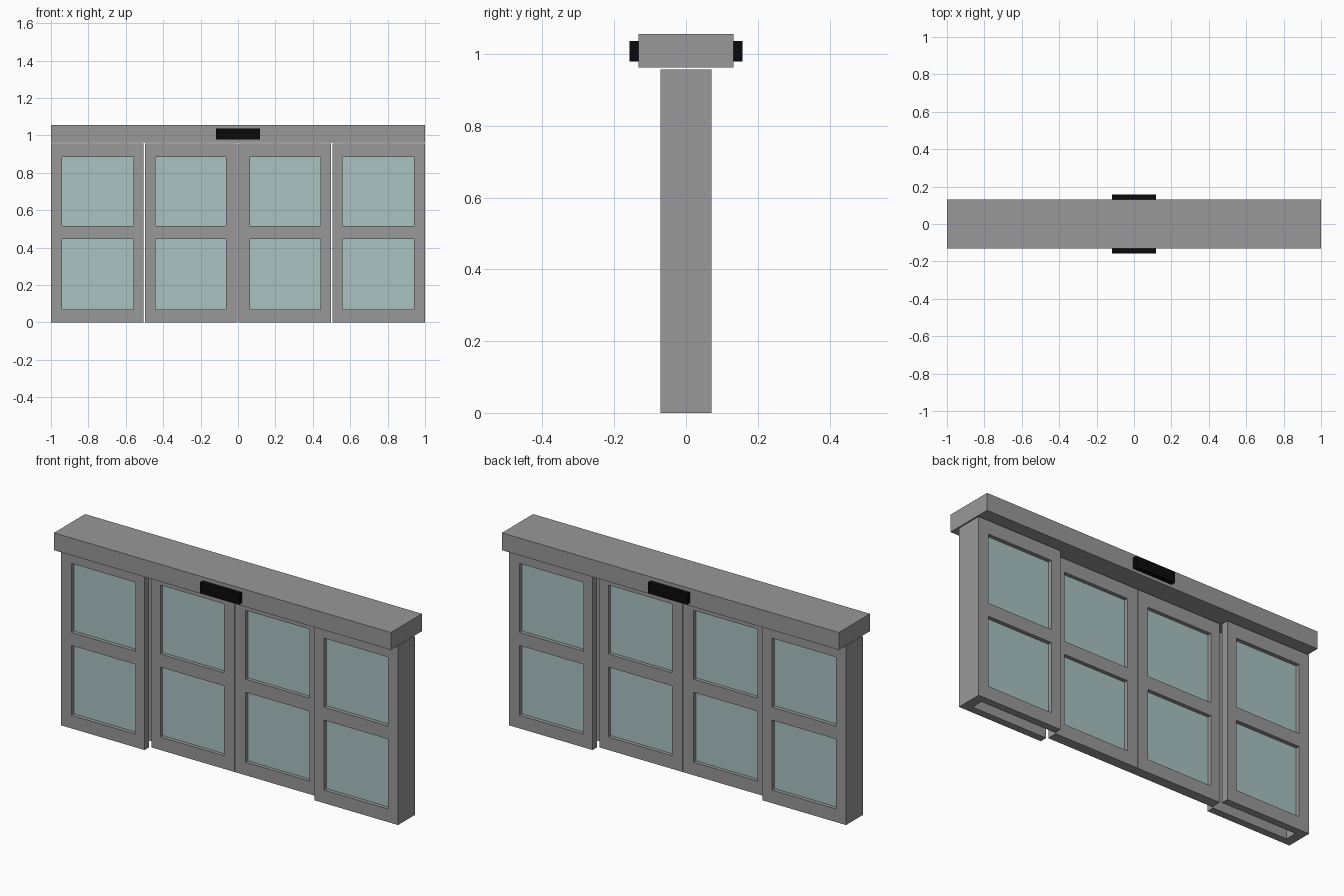
import bpy, bmesh

if "Cube" in bpy.data.objects:
    bpy.data.objects.remove(bpy.data.objects["Cube"], do_unlink=True)


def material(name, color):
    m = bpy.data.materials.new(name)
    m.use_nodes = True
    m.diffuse_color = color
    m.node_tree.nodes["Principled BSDF"].inputs["Base Color"].default_value = color
    return m


GREY = material("frame grey", (0.32, 0.315, 0.315, 1))
GLASS = material("pale teal glass", (0.40, 0.54, 0.54, 1))
BLACK = material("sensor black", (0.003, 0.003, 0.003, 1))

TOP = 0.957                                   # door height
ROWS = [(0.07, 0.445), (0.515, 0.885)]        # window heights
OUTER, INNER, SLOT = 0.071, 0.027, 0.032      # half thicknesses in y


def finish(name, bm, mat):
    bmesh.ops.recalc_face_normals(bm, faces=bm.faces)
    me = bpy.data.meshes.new(name)
    bm.to_mesh(me)
    bm.free()
    me.materials.append(mat)
    ob = bpy.data.objects.new(name, me)
    bpy.context.collection.objects.link(ob)
    return ob


def box(name, xs, ys, zs, mat):
    bm = bmesh.new()
    bmesh.ops.create_cube(bm, size=1)
    for v in bm.verts:
        for i, span in enumerate((xs, ys, zs)):
            v.co[i] = sum(span) / 2 + v.co[i] * (span[1] - span[0])
    return finish(name, bm, mat)


def frame(name, xs, window, ys):
    """Slab with two window openings, drawn as a lattice and extruded."""
    gx = [xs[0], *window, xs[1]]
    gz = [0, *ROWS[0], *ROWS[1], TOP]
    bm = bmesh.new()
    grid = [[bm.verts.new((x, ys[0], z)) for z in gz] for x in gx]
    for i in range(len(gx) - 1):
        for j in range(len(gz) - 1):
            if i == 1 and j % 2 == 1:
                continue                      # window opening
            bm.faces.new((grid[i][j], grid[i + 1][j],
                          grid[i + 1][j + 1], grid[i][j + 1]))
    ext = bmesh.ops.extrude_face_region(bm, geom=bm.faces[:], use_keep_orig=True)
    for v in ext["geom"]:
        if isinstance(v, bmesh.types.BMVert):
            v.co.y = ys[1]
    return finish(name, bm, GREY)


def panes(name, window, ys):
    for row, zs in zip(("lower", "upper"), ROWS):
        box(f"{name}_{row}", window, ys, zs, GLASS)


for side, s in (("left", 1), ("right", -1)):
    def span(a, b):
        return tuple(sorted((s * a, s * b)))

    # Sliding inner leaf
    window = span(0.063, 0.442)
    frame(f"{side}_sliding_leaf", span(0.002, 0.496), window, (-INNER, INNER))
    panes(f"{side}_sliding_glass", window, (-0.007, 0.007))

    # Fixed outer leaf: two skins around a pocket for the sliding leaf
    window = span(0.56, 0.94)
    for face, f in (("front", -1), ("back", 1)):
        ys = tuple(sorted((f * SLOT, f * OUTER)))
        frame(f"{side}_fixed_leaf_{face}", span(0.505, 1), window, ys)
        panes(f"{side}_fixed_glass_{face}", window,
              tuple(sorted((f * SLOT, f * 0.05))))
    box(f"{side}_pocket_end", span(0.95, 1), (-SLOT, SLOT), (0, TOP), GREY)

# Header beam with a motion sensor on each face
box("header", (-1, 1), (-0.132, 0.132), (0.963, 1.056), GREY)
box("front_sensor", (-0.117, 0.117), (-0.157, -0.132), (0.979, 1.036), BLACK)
box("back_sensor", (-0.117, 0.117), (0.132, 0.157), (0.979, 1.036), BLACK)
